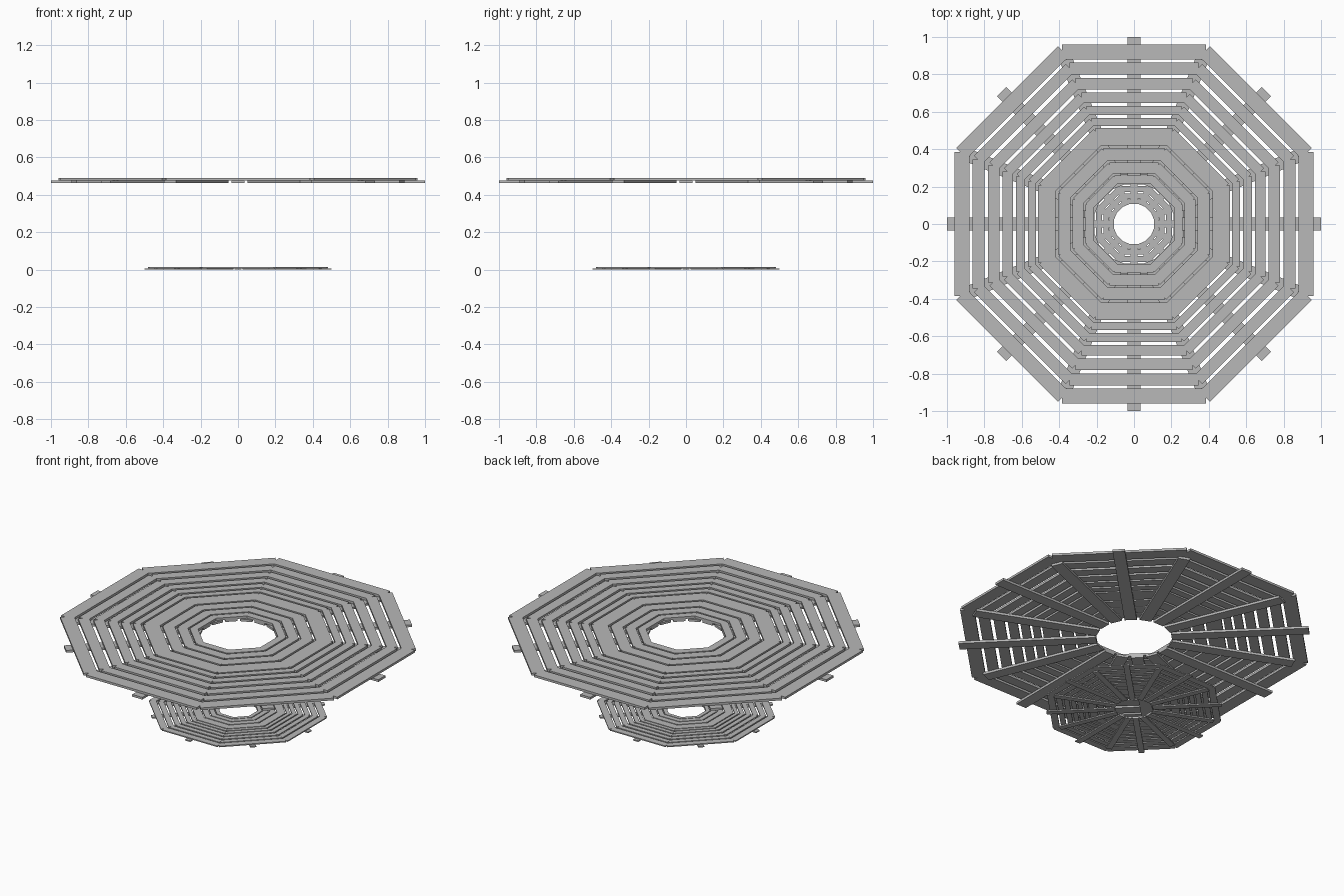
import bpy
import bmesh
from math import pi
from mathutils import Matrix, Vector

cube = bpy.data.objects.get("Cube")
if cube:
    bpy.data.objects.remove(cube)

grey = bpy.data.materials.new("weathered_grey")
grey.use_nodes = True
colour = (0.48, 0.48, 0.48, 1)
grey.diffuse_color = colour
grey.node_tree.nodes["Principled BSDF"].inputs["Base Color"].default_value = colour

SIDES = 8
THICK = 0.014
WIDTH = 0.07
# Inner and outer apothem of each ring of planks
RINGS = [(0.88, 0.96), (0.80, 0.863), (0.72, 0.78), (0.647, 0.702), (0.582, 0.632),
         (0.524, 0.567), (0.42, 0.512), (0.34, 0.407), (0.27, 0.328), (0.215, 0.26)]


def add_board(bm, inner, outer, width, z, angle):
    """Box running outward from inner to outer, turned about the centre."""
    size = Vector((outer - inner, width, THICK))
    place = (Matrix.Rotation(angle, 4, "Z")
             @ Matrix.Translation(((inner + outer) / 2, 0, z + THICK / 2))
             @ Matrix.Diagonal(size).to_4x4())
    bmesh.ops.create_cube(bm, size=1, matrix=place)


def finish(bm, name, scale, height):
    bmesh.ops.transform(bm, verts=bm.verts, matrix=Matrix.Translation((0, 0, height))
                        @ Matrix.Scale(scale, 4))
    mesh = bpy.data.meshes.new(name)
    bm.to_mesh(mesh)
    bm.free()
    mesh.materials.append(grey)
    obj = bpy.data.objects.new(name, mesh)
    bpy.context.collection.objects.link(obj)


def build_tier(name, scale, height):
    # Long struts under the plank middles, shorter ones under the corners
    for label, reach, offset in (("side", 1.0, 0), ("corner", 0.95, pi / SIDES)):
        bm = bmesh.new()
        for i in range(SIDES):
            add_board(bm, 0.215, reach, WIDTH, 0, offset + i * 2 * pi / SIDES)
        finish(bm, f"{name}_{label}_struts", scale, height)

    # Octagonal rings of straight-cut planks on top
    for n, (inner, outer) in enumerate(RINGS, 1):
        bm = bmesh.new()
        for i in range(SIDES):
            add_board(bm, inner, outer, outer * 0.802, THICK, i * 2 * pi / SIDES)
        finish(bm, f"{name}_plank_ring_{n}", scale, height)


build_tier("upper", 1.0, 0.462)
build_tier("lower", 0.5, 0.0)
